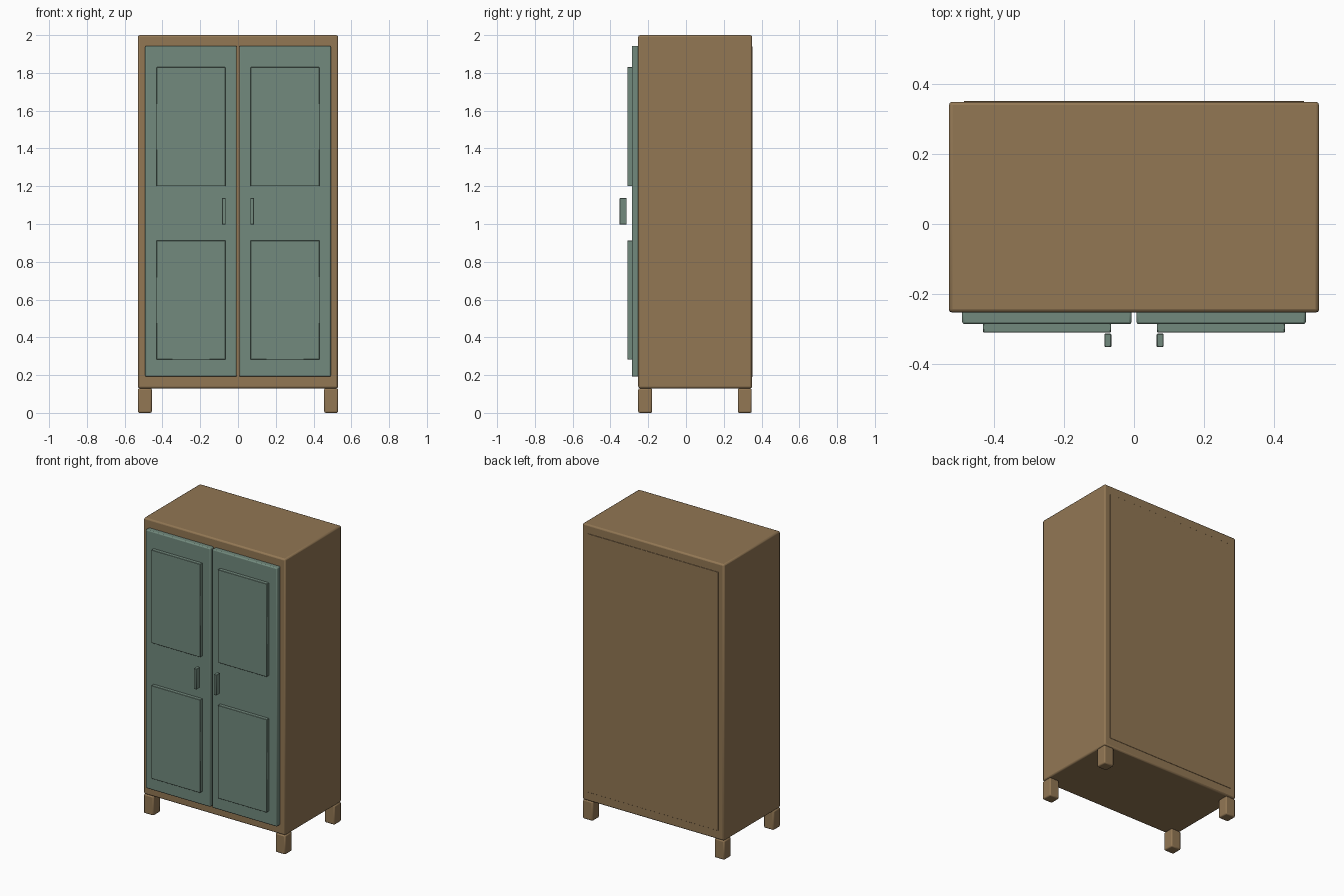
import bpy

if "Cube" in bpy.data.objects:
    bpy.data.objects.remove(bpy.data.objects["Cube"])


def material(name, rgb):
    m = bpy.data.materials.new(name)
    m.diffuse_color = (*rgb, 1)
    m.use_nodes = True
    m.node_tree.nodes["Principled BSDF"].inputs["Base Color"].default_value = m.diffuse_color
    return m


WOOD = material("brown wood", (0.287, 0.184, 0.088))
GREEN = material("sage green paint", (0.168, 0.254, 0.206))


def box(name, lo, hi, mat, bevel=0.0, segments=2):
    """Box between two corners with softly rounded edges."""
    bpy.ops.mesh.primitive_cube_add(
        size=1, location=[(a + b) / 2 for a, b in zip(lo, hi)])
    ob = bpy.context.object
    ob.name = name
    ob.scale = [b - a for a, b in zip(lo, hi)]
    bpy.ops.object.transform_apply(location=False, rotation=False, scale=True)
    ob.data.materials.append(mat)
    if bevel:
        mod = ob.modifiers.new("rounded edges", "BEVEL")
        mod.width = bevel
        mod.segments = segments
    bpy.ops.object.shade_smooth_by_angle()
    return ob


def mirrored_x(side, x0, x1):
    return (x0, x1) if side > 0 else (-x1, -x0)


# Cabinet body and slightly raised back panel
box("cabinet_body", (-0.53, -0.253, 0.13), (0.53, 0.35, 2.0), WOOD, 0.01)
box("back_panel", (-0.487, 0.33, 0.19), (0.487, 0.352, 1.94), WOOD, 0.001, 1)

for side, label in ((-1, "left"), (1, "right")):
    # Door leaf
    a, b = mirrored_x(side, 0.007, 0.492)
    box(label + "_door", (a, -0.287, 0.192), (b, -0.245, 1.943), GREEN, 0.007)

    # Raised door panels
    a, b = mirrored_x(side, 0.066, 0.432)
    for z0, z1, level in ((0.282, 0.912, "lower"), (1.2, 1.83, "upper")):
        box(f"{label}_{level}_door_panel", (a, -0.311, z0), (b, -0.28, z1),
            GREEN, 0.002, 1)

    # Handle
    a, b = mirrored_x(side, 0.065, 0.085)
    box(label + "_handle", (a, -0.352, 0.997), (b, -0.314, 1.137),
        GREEN, 0.002, 1)

    # Feet
    a, b = mirrored_x(side, 0.456, 0.53)
    for y0, y1, end in ((-0.253, -0.179, "front"), (0.274, 0.348, "back")):
        box(f"{label}_{end}_foot", (a, y0, 0.0), (b, y1, 0.13), WOOD, 0.008)
